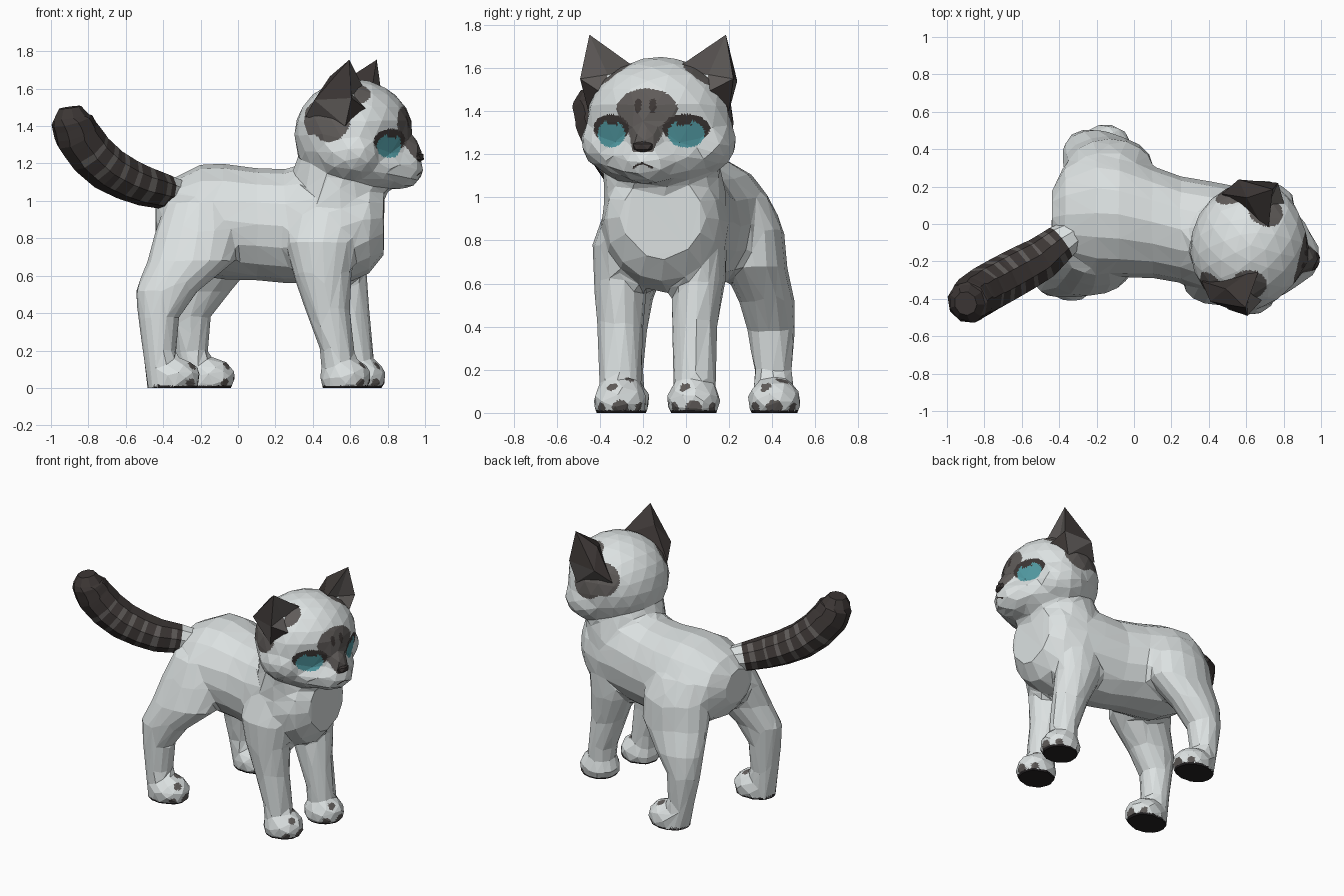
import bpy, bmesh, math
from mathutils import Vector, Matrix

if "Cube" in bpy.data.objects:
    bpy.data.objects.remove(bpy.data.objects["Cube"])

COLOURS = {"pale_fur": (.72, .76, .76), "grey_fur": (.115, .105, .10), "dark_fur": (.045, .037, .035),
           "teal_eye": (.085, .33, .37), "black_sole": (.018, .016, .017)}
PALE, GREY, DARK, TEAL, SOLE = range(5)
mats = []
for n, c in COLOURS.items():
    m = bpy.data.materials.new(n)
    m.diffuse_color = (*c, 1)
    m.use_nodes = True
    m.node_tree.nodes["Principled BSDF"].inputs["Base Color"].default_value = m.diffuse_color
    mats.append(m)
# the head is described facing +x around its own axis, then turned
HEAD = Matrix.Translation((.62, -.12, 0)) @ Matrix.Rotation(math.radians(-13), 4, 'Z')
UNHEAD = HEAD.inverted()


def tube(bm, secs, axis=None, sides=16):
    """Loft of elliptic rings (x, y, z, ra, rb) across a fixed axis or the path."""
    rings = []
    for i, (x, y, z, ra, rb) in enumerate(secs):
        c = Vector((x, y, z))
        if axis == 'X':
            u, v = Vector((0, 1, 0)), Vector((0, 0, 1))
        elif axis == 'Z':
            u, v = Vector((1, 0, 0)), Vector((0, 1, 0))
        else:
            t = Vector(secs[min(i + 1, len(secs) - 1)][:3]) - Vector(secs[max(i - 1, 0)][:3])
            u = t.cross(Vector((0, 0, 1))).normalized()
            v = u.cross(t).normalized()
        rings.append([bm.verts.new(c + u * ra * math.cos(a) + v * rb * math.sin(a))
                      for a in (2 * math.pi * k / sides for k in range(sides))])
    for p, q in zip(rings, rings[1:]):
        for k in range(sides):
            j = (k + 1) % sides
            bm.faces.new((p[k], p[j], q[j], q[k]))
    bm.faces.new(rings[0][::-1])
    bm.faces.new(rings[-1])


def ball(bm, c, r, frame=Matrix(), sub=3):
    bmesh.ops.create_icosphere(bm, subdivisions=sub, radius=1,
                               matrix=frame @ Matrix.Translation(c) @ Matrix.Diagonal((*r, 1)))


def finish(bm, name, rule):
    """Turn a bmesh into a flat-shaded object coloured by a face rule."""
    bmesh.ops.recalc_face_normals(bm, faces=bm.faces)
    for f in bm.faces:
        f.material_index = rule(f)
        f.smooth = False
    me = bpy.data.meshes.new(name)
    bm.to_mesh(me)
    bm.free()
    for m in mats:
        me.materials.append(m)
    ob = bpy.data.objects.new(name, me)
    bpy.context.collection.objects.link(ob)


def fuse(bm, voxel, smooth, tris):
    """Weld overlapping shapes into one skin and reduce it to large facets."""
    bmesh.ops.recalc_face_normals(bm, faces=bm.faces)
    me = bpy.data.meshes.new("temp")
    bm.to_mesh(me)
    bm.free()
    ob = bpy.data.objects.new("temp", me)
    bpy.context.collection.objects.link(ob)

    def bake():
        dg = bpy.context.evaluated_depsgraph_get()
        new = bpy.data.meshes.new_from_object(ob.evaluated_get(dg))
        ob.modifiers.clear()
        ob.data = new

    r = ob.modifiers.new("remesh", 'REMESH')
    r.mode, r.voxel_size = 'VOXEL', voxel
    s = ob.modifiers.new("smooth", 'SMOOTH')
    s.iterations = smooth
    bake()
    d = ob.modifiers.new("decimate", 'DECIMATE')
    d.ratio = tris / (2 * len(ob.data.polygons))
    bake()
    out = bmesh.new()
    out.from_mesh(ob.data)
    bpy.data.objects.remove(ob)
    return out


def refine(bm, test, cuts):
    """Split facets (without bending them) so painted patches get clean edges."""
    edges = {e for f in bm.faces if test(f.calc_center_median()) for e in f.edges}
    bmesh.ops.subdivide_edges(bm, edges=list(edges), cuts=cuts, use_grid_fill=True)
    bmesh.ops.triangulate(bm, faces=[f for f in bm.faces if len(f.verts) > 4])


# Torso and neck
bm = bmesh.new()
tube(bm, [(-.44, .04, .91, .14, .12), (-.37, .05, .90, .27, .21), (-.2, .06, .895, .345, .30),
          (-.08, .05, .89, .335, .31), (.1, .01, .875, .30, .30), (.25, -.03, .865, .285, .305),
          (.4, -.07, .88, .30, .32), (.58, -.1, .88, .295, .32), (.7, -.11, .90, .265, .29),
          (.78, -.11, .91, .19, .20)], 'X')
tube(bm, [(.53, -.09, .8, .24, .29), (.54, -.1, 1.03, .25, .285), (.57, -.11, 1.18, .27, .26),
          (.6, -.12, 1.3, .25, .22)], 'Z')
# Front legs: right one, then the left one standing further forward
for y, dx, o in ((-.305, 0, 0), (.04, .1, .02)):
    tube(bm, [(.55 + dx, y, -.05, .09, .1), (.53 + dx, y, .2, .092, .1), (.48 + dx, y, .42, .122, .108),
              (.45 + dx * .8, y + o, .62, .16, .125), (.45 + dx * .6, y + o, .78, .195, .13),
              (.49 + dx * .2, y * .8, .95, .19, .13), (.5, y * .5 - .04, 1.08, .15, .12)], 'Z')
# Hind legs
tube(bm, [(-.39, -.29, -.05, .09, .1), (-.42, -.29, .2, .09, .095), (-.425, -.285, .38, .11, .105),
          (-.38, -.275, .52, .17, .12), (-.25, -.24, .68, .235, .145), (-.21, -.18, .85, .23, .15),
          (-.2, -.14, 1.0, .18, .13)], 'Z')
tube(bm, [(-.2, .41, -.05, .09, .1), (-.25, .405, .2, .09, .09), (-.26, .395, .38, .115, .11),
          (-.21, .375, .52, .175, .13), (-.14, .32, .68, .24, .15), (-.13, .28, .85, .24, .175),
          (-.15, .22, 1.0, .2, .17)], 'Z')
PAWS = [(.575, -.305), (.655, .035), (-.335, -.29), (-.15, .41)]
for x, y in PAWS:
    ball(bm, (x, y, .055), (.137, .125, .107))
# Skull, muzzle, jaw and cheeks
for c, r in (((0, 0, 1.35), (.32, .345, .303)), ((.235, 0, 1.17), (.145, .16, .11)),
             ((.07, 0, 1.19), (.28, .27, .145)), ((.3, 0, 1.255), (.07, .075, .09)),
             ((.03, -.2, 1.26), (.19, .165, .15)), ((.03, .2, 1.26), (.19, .165, .15))):
    ball(bm, c, r, HEAD)
bm = fuse(bm, .02, 4, 1500)
# Eye hollows
for v in bm.verts:
    p = UNHEAD @ v.co
    if p.x > .1 and p.z > 1:
        d2 = (abs(p.y) - .19) ** 2 + (p.z - 1.3) ** 2
        p.x -= .04 * math.exp(-d2 / .008)
        v.co = HEAD @ p
# Flat soles
bmesh.ops.bisect_plane(bm, geom=bm.verts[:] + bm.edges[:] + bm.faces[:], plane_co=(0, 0, 0),
                       plane_no=(0, 0, 1), clear_inner=True)
bmesh.ops.holes_fill(bm, edges=[e for e in bm.edges if e.is_boundary])
bmesh.ops.triangulate(bm, faces=bm.faces)
refine(bm, lambda c: c.z < .2, 4)
refine(bm, lambda c: c.z > 1.08 and c.x > .36, 7)


def head_rule(x, y, z):
    a = abs(y)
    if x > .08:
        e, up = (a - .178) / .076, (z - 1.295) / .064
        if e * e + up * up < 1:  # eye with a dark lid notch
            return DARK if z > 1.335 and abs(a - .17) < .03 else TEAL
        if (e / 1.3) ** 2 + ((z - 1.32) / .066) ** 2 < 1 and z > 1.28:
            return DARK
        if abs(z - (1.16 - .5 * a)) < .005 and a < .05:  # mouth
            return DARK
        if ((a - .035) / .017) ** 2 + ((z - 1.425) / .035) ** 2 < 1:  # brow marks
            return DARK
        if (y / .145) ** 2 + ((z - 1.41) / .095) ** 2 < 1:  # forehead patch
            return GREY
        if 1.21 < z < 1.42 and a < .05 + .4 * (z - 1.22):  # nose bridge
            return GREY
    for c, r in (((-.06, .33, 1.43), .115), ((-.15, .27, 1.46), .11), ((.04, .2, 1.57), .095)):
        if (Vector((x, a, z)) - Vector(c)).length < r:  # patch round the ear
            return GREY
    return PALE


def body_rule(f):
    c = f.calc_center_median()
    if c.z < .012:
        return SOLE
    if c.z > 1.08 and c.x > .3:
        return head_rule(*(UNHEAD @ c))
    for x, y in PAWS:
        for dx, dy, z, r in ((.03, .035, .14, .03), (.09, -.04, .12, .026), (.13, 0, .02, .04),
                             (.09, .1, .02, .032), (.09, -.1, .02, .032)):
            if (c - Vector((x + dx, y + dy, z))).length < r:
                return GREY
    return PALE


finish(bm, "body_and_head", body_rule)

# Ears: hollow, broad-backed cones, mirrored
for s, name in ((-1, "right_ear"), (1, "left_ear")):
    bm = bmesh.new()
    pts = dict(A=(.08, .075, 1.585), B=(.14, .24, 1.48), C=(.03, .335, 1.4), D=(-.21, .24, 1.45),
               M=(.07, .365, 1.55), T=(.05, .325, 1.755), P=(.045, .24, 1.57), K=(-.075, .25, 1.665),
               L=(-.14, .335, 1.54))
    v = {k: bm.verts.new(HEAD @ Vector((p[0], p[1] * s, p[2]))) for k, p in pts.items()}
    faces = [("TAP", GREY), ("ABP", PALE), ("BMP", GREY), ("MTP", GREY), ("TKA", DARK), ("KDA", DARK),
             ("KLD", DARK), ("TLK", DARK), ("TML", DARK), ("MCL", GREY), ("LCD", GREY), ("MBC", DARK)]
    ids = {}
    for names, mat in faces:
        ids[bm.faces.new([v[k] for k in names])] = mat
    finish(bm, name, lambda f: ids[f])

# Nose
bm = bmesh.new()
ball(bm, (.355, 0, 1.235), (.03, .055, .03), HEAD, 1)
finish(bm, "nose", lambda f: DARK)

# Tail: curved tube with thin grey rings
path = [(-.3, -.04, 1.03, .075, .08), (-.39, -.1, 1.05, .1, .095), (-.5, -.19, 1.08, .12, .108),
        (-.6, -.245, 1.12, .127, .115), (-.7, -.3, 1.175, .13, .122), (-.79, -.35, 1.255, .13, .125),
        (-.86, -.395, 1.35, .125, .125), (-.89, -.42, 1.43, .115, .11), (-.9, -.425, 1.5, .065, .06)]
secs = []
for p, q in zip(path, path[1:]):
    secs += [[a + (b - a) * t / 4 for a, b in zip(p, q)] for t in range(4)]
secs.append(path[-1])
bm = bmesh.new()
tube(bm, secs, sides=9)
bm.faces.index_update()


def tail_rule(f):
    ring = f.index // 9
    if ring < 4:
        return PALE
    return GREY if ring % 3 == 2 and ring < 22 and f.index % 9 not in (2, 6) else DARK


finish(bm, "tail", tail_rule)
